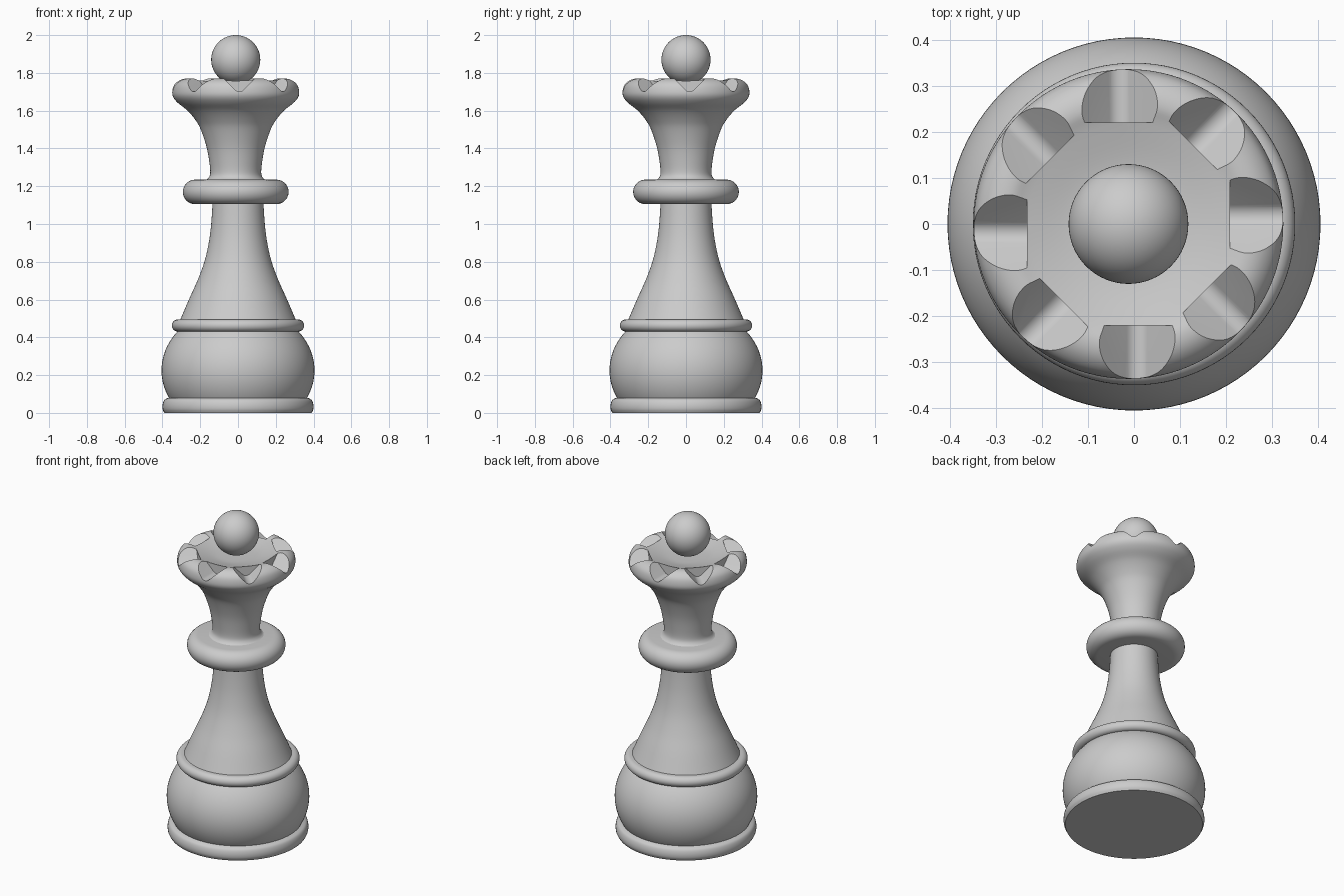
import bpy, bmesh
from math import pi, sin, cos, sqrt
from mathutils import Matrix, Vector

if "Cube" in bpy.data.objects:
    bpy.data.objects.remove(bpy.data.objects["Cube"], do_unlink=True)

GREY = (0.6, 0.6, 0.6, 1)
grey = bpy.data.materials.new("plain_grey")
grey.use_nodes = True
grey.diffuse_color = GREY
grey.node_tree.nodes["Principled BSDF"].inputs["Base Color"].default_value = GREY

TOP_SHIFT = -0.012  # the upper half sits slightly off the axis


def add_object(name, bm, x=0.0):
    bmesh.ops.recalc_face_normals(bm, faces=bm.faces)
    mesh = bpy.data.meshes.new(name)
    bm.to_mesh(mesh)
    bm.free()
    mesh.materials.append(grey)
    obj = bpy.data.objects.new(name, mesh)
    obj.location.x = x
    bpy.context.collection.objects.link(obj)
    return obj


def smooth(obj):
    bpy.ops.object.select_all(action="DESELECT")
    obj.select_set(True)
    bpy.context.view_layer.objects.active = obj
    bpy.ops.object.shade_smooth_by_angle()


def lathe(name, profile, x=0.0):
    """Turn a radius/height profile about the z axis, closed at both ends."""
    points = [(0, profile[0][1])] + list(profile) + [(0, profile[-1][1])]
    bm = bmesh.new()
    verts = [bm.verts.new((r, 0, z)) for r, z in points]
    edges = [bm.edges.new(pair) for pair in zip(verts, verts[1:])]
    bmesh.ops.spin(bm, geom=verts + edges, cent=(0, 0, 0), axis=(0, 0, 1),
                   angle=2 * pi, steps=96, use_merge=True)
    bmesh.ops.remove_doubles(bm, verts=bm.verts, dist=0.0001)
    return add_object(name, bm, x)


def spline(points, steps=5):
    """Catmull-Rom curve through the points."""
    pts = [Vector(p) for p in points]
    pts = [2 * pts[0] - pts[1]] + pts + [2 * pts[-1] - pts[-2]]
    out = []
    for a, b, c, d in zip(pts, pts[1:], pts[2:], pts[3:]):
        for i in range(steps):
            t = i / steps
            out.append(0.5 * (2 * b + (c - a) * t + (2 * a - 5 * b + 4 * c - d) * t * t
                              + (3 * b - a - 3 * c + d) * t ** 3))
    return out + [pts[-2]]


def bead(radius, low, high, steps=14):
    """Half-round edge between two heights."""
    h = (high - low) / 2
    return [(radius - h + h * sin(pi * i / steps), low + h - h * cos(pi * i / steps))
            for i in range(steps + 1)]


# Foot and bulging base
foot = spline([(0.39, 0), (0.399, 0.02), (0.399, 0.045), (0.39, 0.068), (0.37, 0.08)])
smooth(lathe("foot", foot))
bulge = []
for i in range(25):
    dz = -0.165 + 0.38 * i / 24
    bulge.append((0.405 * sqrt(1 - (dz / 0.337) ** 2), 0.225 + dz))
smooth(lathe("base_bulge", bulge))
smooth(lathe("base_ring", bead(0.35, 0.43, 0.495)))

# Tapering body and collar
body = spline([(0.307, 0.49), (0.26, 0.6), (0.215, 0.7), (0.178, 0.8),
               (0.155, 0.9), (0.142, 1.0), (0.134, 1.12)])
smooth(lathe("body", body))
smooth(lathe("collar", bead(0.28, 1.105, 1.235), TOP_SHIFT))

# Flared crown: outer flare, rounded rim, shallow dish
crown = lathe("crown", spline([
    (0.165, 1.23), (0.145, 1.243), (0.135, 1.27), (0.14, 1.33), (0.155, 1.41),
    (0.185, 1.5), (0.213, 1.55), (0.255, 1.6), (0.305, 1.64), (0.33, 1.67),
    (0.336, 1.7), (0.326, 1.738), (0.298, 1.763), (0.262, 1.77),
    (0.22, 1.758), (0.13, 1.737), (0.05, 1.732)]), TOP_SHIFT)

# Eight V-shaped notches with rounded bottoms cut into the rim
tip, rounding, wide = 1.688, 0.032, 0.088
section = [(-wide, tip + wide)]
for i in range(9):
    a = -pi / 4 + pi / 2 * i / 8
    section.append((rounding * sin(a), tip + rounding * (sqrt(2) - cos(a))))
section.append((wide, tip + wide))
bm = bmesh.new()
for k in range(8):
    turn = Matrix.Rotation(k * pi / 4, 3, "Z")
    face = bm.faces.new([bm.verts.new(turn @ Vector((0.22, y + 0.019, z))) for y, z in section])
    sweep = bmesh.ops.extrude_face_region(bm, geom=[face], use_keep_orig=True)
    ends = [g for g in sweep["geom"] if isinstance(g, bmesh.types.BMVert)]
    bmesh.ops.translate(bm, verts=ends, vec=turn @ Vector((0.2, 0, 0)))
cutter = add_object("notch_cutter", bm, TOP_SHIFT)
cutter.hide_render = True
cut = crown.modifiers.new("notches", "BOOLEAN")
cut.operation, cut.solver, cut.object = "DIFFERENCE", "EXACT", cutter
bpy.context.view_layer.update()
bpy.context.view_layer.objects.active = crown
bpy.ops.object.modifier_apply(modifier=cut.name)
bpy.data.objects.remove(cutter, do_unlink=True)
smooth(crown)

# Ball on top
ball = bmesh.new()
bmesh.ops.create_uvsphere(ball, u_segments=64, v_segments=32, radius=0.13,
                          matrix=Matrix.Translation((0, 0, 1.87)))
smooth(add_object("top_ball", ball, TOP_SHIFT))
